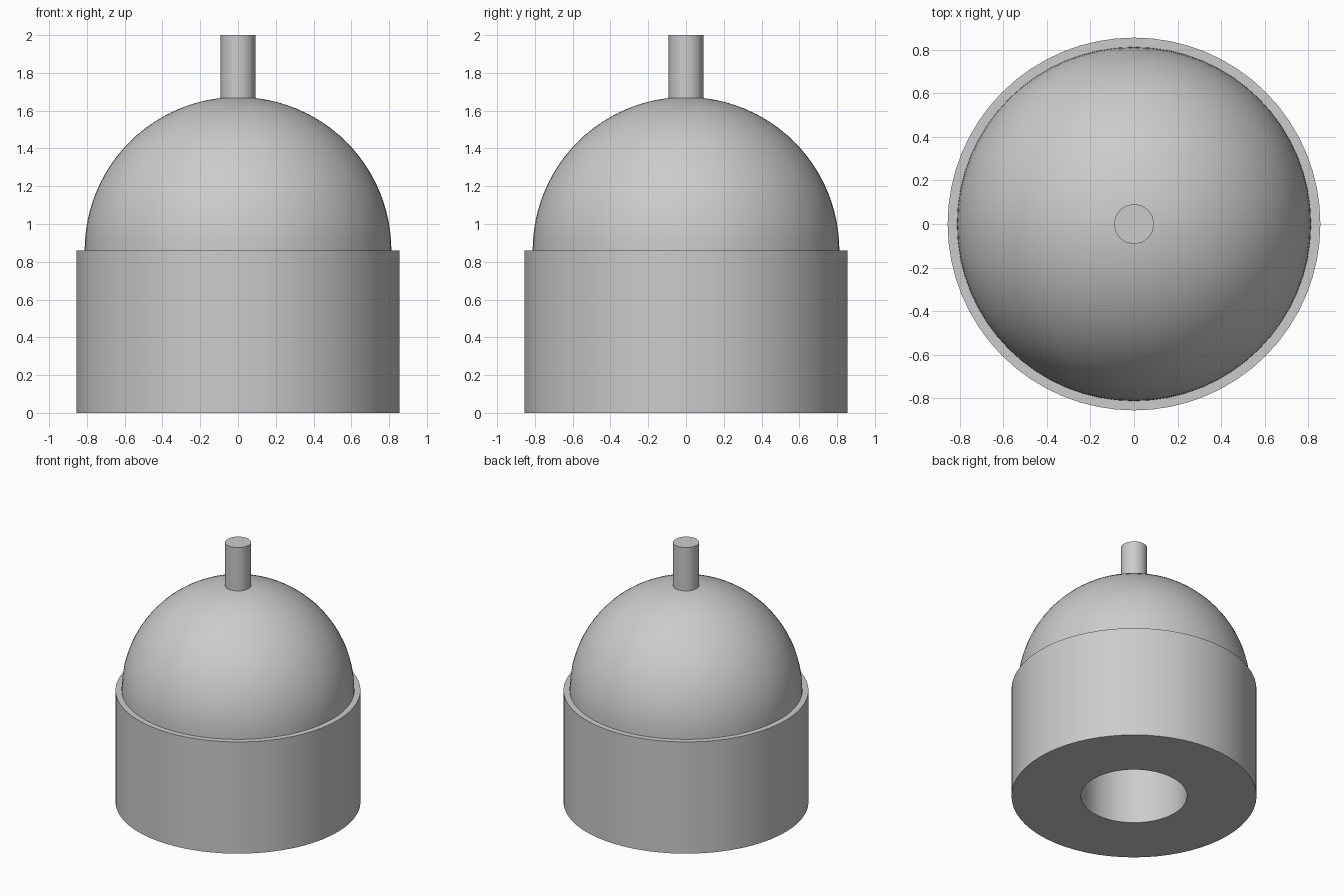
import bpy
import math

if "Cube" in bpy.data.objects:
    bpy.data.objects.remove(bpy.data.objects["Cube"], do_unlink=True)

GREY = (0.6, 0.6, 0.6, 1)
grey = bpy.data.materials.new("plain grey")
grey.use_nodes = True
grey.diffuse_color = GREY
grey.node_tree.nodes["Principled BSDF"].inputs["Base Color"].default_value = GREY


def lathe(name, profile, sides, closed=False):
    """Spin a (radius, height) profile around z; zero radius makes a pole."""
    verts, faces, rings = [], [], []
    for r, z in profile:
        start = len(verts)
        count = 1 if r < 1e-6 else sides
        for i in range(count):
            a = math.tau * i / sides
            verts.append((r * math.cos(a), r * math.sin(a), z))
        rings.append([start + i % count for i in range(sides)])
    pairs = list(zip(rings, rings[1:]))
    if closed:
        pairs.append((rings[-1], rings[0]))
    for low, high in pairs:
        for i in range(sides):
            j = (i + 1) % sides
            corners = [low[i], low[j], high[j], high[i]]
            faces.append(list(dict.fromkeys(corners)))
    mesh = bpy.data.meshes.new(name)
    mesh.from_pydata(verts, [], faces)
    mesh.materials.append(grey)
    obj = bpy.data.objects.new(name, mesh)
    bpy.context.collection.objects.link(obj)
    bpy.ops.object.select_all(action="DESELECT")
    obj.select_set(True)
    bpy.context.view_layer.objects.active = obj
    bpy.ops.object.shade_smooth_by_angle(angle=math.radians(35))
    return obj


BODY_R, BODY_H = 0.855, 0.86
DOME_R, BORE_R, STEM_R = 0.812, 0.37, 0.092

# Cylindrical body with a round bore open at the bottom
lathe("body", [(BORE_R, 0), (BODY_R, 0), (BODY_R, BODY_H), (BORE_R, BODY_H)],
      64, closed=True)

# Hemispherical dome resting on the body, with its flat underside
steps = 24
arc = [(DOME_R * math.cos(t), BODY_H + DOME_R * math.sin(t))
       for t in (math.pi / 2 * i / steps for i in range(steps + 1))]
lathe("dome", [(0, BODY_H)] + arc, 64)

# Short stem on the crown
lathe("stem", [(0, 1.64), (STEM_R, 1.64), (STEM_R, 2), (0, 2)], 16)
